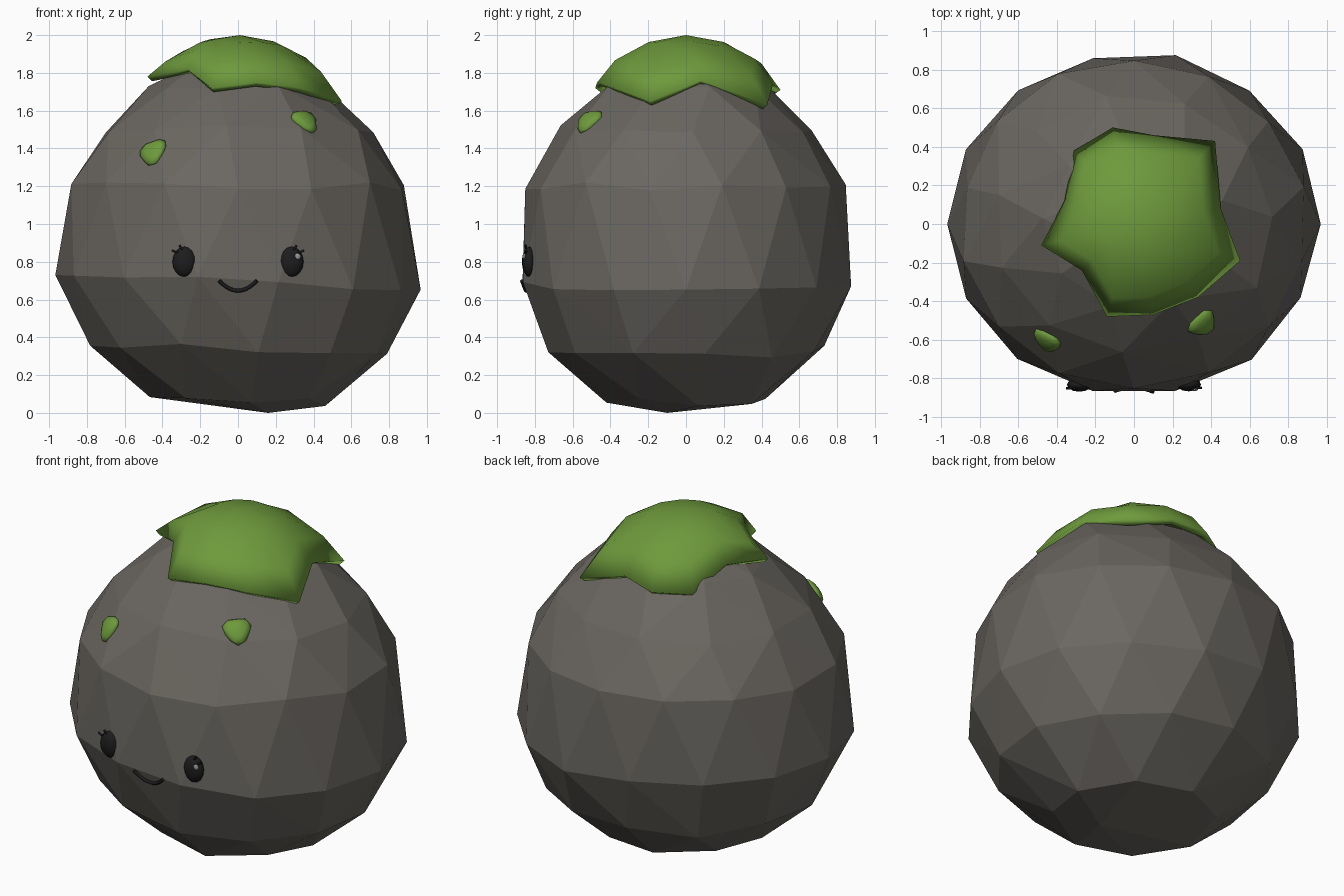
import bpy, bmesh, math, random
from mathutils import Vector
from mathutils.bvhtree import BVHTree

if "Cube" in bpy.data.objects:
    bpy.data.objects.remove(bpy.data.objects["Cube"])

random.seed(4)


def material(name, rgb):
    m = bpy.data.materials.new(name)
    m.diffuse_color = (*rgb, 1)
    m.use_nodes = True
    m.node_tree.nodes["Principled BSDF"].inputs["Base Color"].default_value = m.diffuse_color
    return m


STONE = material("stone grey", (0.145, 0.134, 0.118))
MOSS = material("moss green", (0.155, 0.325, 0.045))
BLACK = material("black", (0.012, 0.012, 0.013))
GLINT = material("glint grey", (0.3, 0.3, 0.3))


def finish(bm, name, mat, smooth):
    me = bpy.data.meshes.new(name)
    bm.to_mesh(me)
    bm.free()
    me.materials.append(mat)
    for p in me.polygons:
        p.use_smooth = smooth
    ob = bpy.data.objects.new(name, me)
    bpy.context.collection.objects.link(ob)
    return ob


# Stone body: hull around jittered rings (z, x radius, y radius, sides, phase)
bm = bmesh.new()
rings = [(0.075, 0.47, 0.43, 8, 0.2), (0.335, 0.79, 0.735, 12, 0.26),
         (0.70, 0.967, 0.89, 14, 0.0), (1.20, 0.895, 0.855, 14, 0.5),
         (1.50, 0.725, 0.67, 11, 0.1), (1.73, 0.47, 0.44, 9, 0.4),
         (1.87, 0.20, 0.20, 5, 0.0)]
for z, rx, ry, n, phase in rings:
    for i in range(n):
        a = 2 * math.pi * (i + phase) / n
        k = 1 + random.uniform(-0.012, 0.012)
        if z == 0.70 and i in (0, n // 2):
            k = 1
        x, y = rx * k * math.cos(a), ry * k * math.sin(a)
        bm.verts.new((x, y, z - 0.045 * x * (z < 1) + random.uniform(-0.022, 0.022)))
bm.verts.new((0.16, -0.10, 0.0))
res = bmesh.ops.convex_hull(bm, input=bm.verts[:])
loose = [v for v in bm.verts if not v.link_faces]
bmesh.ops.delete(bm, geom=loose, context='VERTS')
bmesh.ops.recalc_face_normals(bm, faces=bm.faces[:])
surface = BVHTree.FromBMesh(bm)
finish(bm, "stone_body", STONE, False)


def front_hit(x, z):
    """Point and normal on the front of the stone."""
    p, n, _, _ = surface.ray_cast(Vector((x, -3, z)), Vector((0, 1, 0)))
    return p, n


# Moss cap: domed sheet with a ragged rim
rim = [(0.45, 0.08, 1.76), (0.42, 0.43, 1.63), (0.10, 0.46, 1.74), (-0.11, 0.50, 1.71),
       (-0.31, 0.38, 1.70), (-0.36, 0.12, 1.80), (-0.48, -0.11, 1.78), (-0.27, -0.24, 1.82),
       (-0.14, -0.48, 1.72), (0.10, -0.47, 1.75), (0.33, -0.38, 1.72), (0.55, -0.19, 1.65)]
bm = bmesh.new()
centre = bm.verts.new((0.01, 0, 2.0))
loops = []
for s in (0.42, 0.8):
    loops.append([bm.verts.new((x * s, y * s, 2 - 0.9 * s * s * (x * x + y * y)))
                  for x, y, z in rim])
loops.append([bm.verts.new(p) for p in rim])
for i in range(len(rim)):
    j = (i + 1) % len(rim)
    bm.faces.new((centre, loops[0][i], loops[0][j]))
    for a, b in zip(loops, loops[1:]):
        bm.faces.new((a[i], b[i], b[j], a[j]))
cap = finish(bm, "moss_cap", MOSS, True)
thick = cap.modifiers.new("thickness", 'SOLIDIFY')
thick.thickness = 0.035
thick.offset = -1


# Small flattened moss patches lying on the stone
def moss_patch(name, x, z, tilt):
    p, n = front_hit(x, z)
    rot = n.to_track_quat('Z', 'Y')
    bm = bmesh.new()
    bmesh.ops.create_icosphere(bm, subdivisions=2, radius=1)
    for v in bm.verts:
        a = math.atan2(v.co.y, v.co.x)
        k = 1 + 0.14 * math.cos(3 * (a - tilt))
        v.co = p + rot @ Vector((v.co.x * 0.078 * k, v.co.y * 0.078 * k, v.co.z * 0.03))
    finish(bm, name, MOSS, True)


moss_patch("moss_patch_left", -0.45, 1.38, 0.9)
moss_patch("moss_patch_right", 0.355, 1.545, -1.5)


# Face parts: ellipsoids and tubes
def ellipsoid(name, mat, centre, radii):
    bm = bmesh.new()
    bmesh.ops.create_uvsphere(bm, u_segments=12, v_segments=8, radius=1)
    for v in bm.verts:
        v.co = Vector(centre) + Vector(c * r for c, r in zip(v.co, radii))
    finish(bm, name, mat, True)


def tube(name, pts, radius):
    cu = bpy.data.curves.new(name, 'CURVE')
    cu.dimensions = '3D'
    cu.bevel_depth = radius
    cu.bevel_resolution = 2
    cu.use_fill_caps = True
    sp = cu.splines.new('POLY')
    sp.points.add(len(pts) - 1)
    for q, p in zip(sp.points, pts):
        q.co = (*p, 1)
    cu.materials.append(BLACK)
    bpy.context.collection.objects.link(bpy.data.objects.new(name, cu))


for side, tag in ((-1, "left"), (1, "right")):
    p, _ = front_hit(side * 0.283, 0.80)
    ellipsoid("eye_" + tag, BLACK, p, (0.064, 0.036, 0.08))
    # eyelashes at the upper outer corner
    for i, (x0, z0, x1, z1) in enumerate([(0.295, 0.865, 0.311, 0.888), (0.315, 0.85, 0.35, 0.862),
                                          (0.31, 0.855, 0.34, 0.88)][:2]):
        tube(f"eyelash_{tag}_{i}", [(side * x0, p.y - 0.012, z0),
                                    (side * (x0 + x1) / 2, p.y - 0.018, (z0 + z1) / 2 - 0.004),
                                    (side * x1, p.y - 0.018, z1)], 0.006)
    if side > 0:
        ellipsoid("eye_glint", GLINT, (0.315, p.y - 0.026, 0.828), (0.017, 0.008, 0.017))

# Smiling mouth
smile = []
for i in range(11):
    x = -0.1 + 0.02 * i
    z = 0.647 + 0.053 * (x / 0.1) ** 2
    smile.append((x, front_hit(x, z)[0].y - 0.005, z))
tube("mouth", smile, 0.01)
